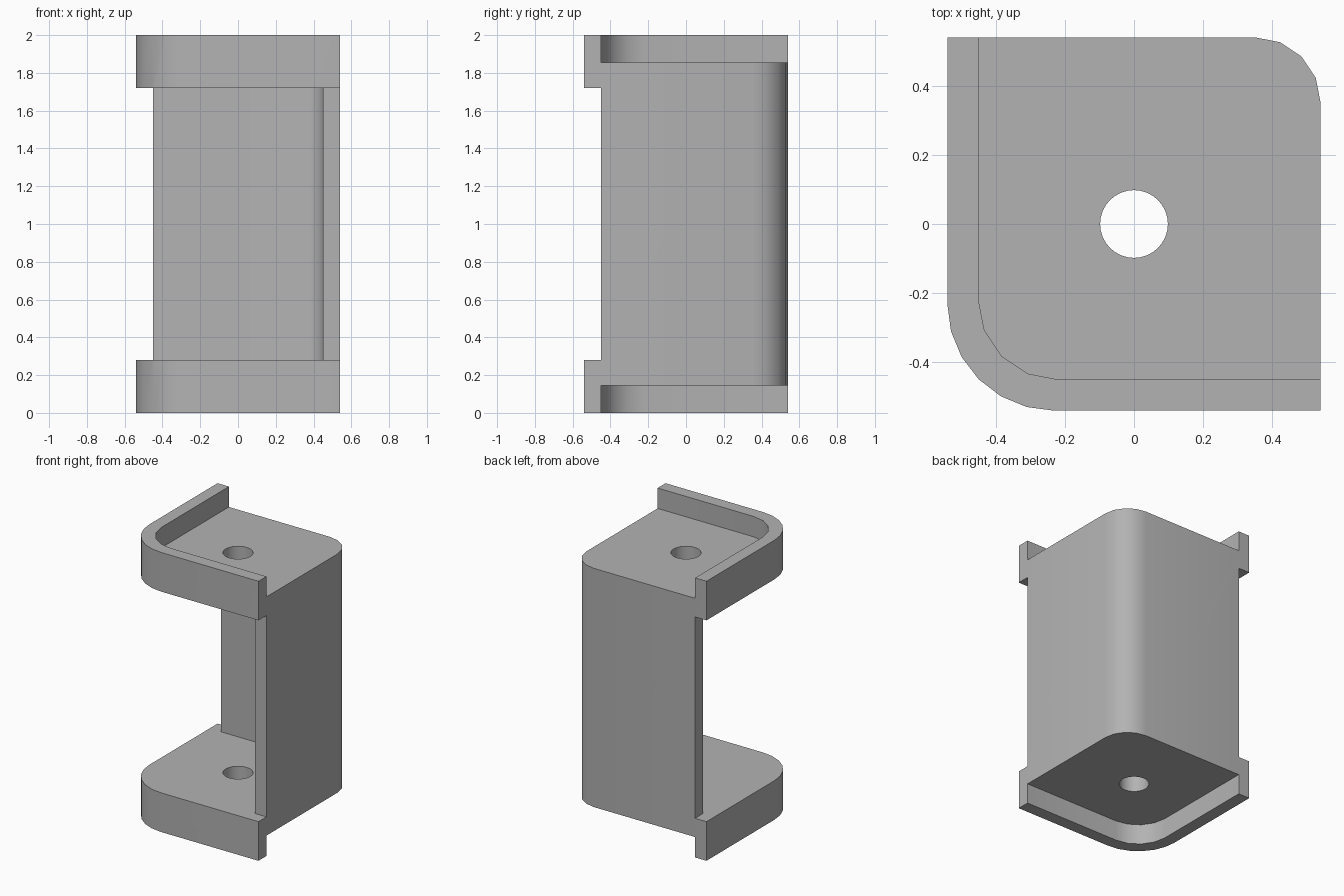
import bpy
from math import sin, cos, pi

if "Cube" in bpy.data.objects:
    bpy.data.objects.remove(bpy.data.objects["Cube"], do_unlink=True)

HALF = 0.54        # half width of the footprint
INNER = 0.45       # inner face of rims and walls
FLOOR, SHELF = 0.146, 0.28   # underside and inner side of the lower plate

grey = bpy.data.materials.new("plain grey")
grey.use_nodes = True
colour = (0.45, 0.45, 0.45, 1)
grey.diffuse_color = colour
grey.node_tree.nodes["Principled BSDF"].inputs["Base Color"].default_value = colour


def arc(cx, cy, r, start, segments):
    """Quarter turn, counter-clockwise from the start angle."""
    angles = [start + pi / 2 * i / segments for i in range(segments + 1)]
    return [(cx + r * cos(a), cy + r * sin(a)) for a in angles]


def outline(low, high, r_low=0, r_high=0, seg_low=4, seg_high=4):
    """Square outline with its low and high diagonal corners rounded."""
    pts = [(high, low)]
    pts += arc(high - r_high, high - r_high, r_high, 0, seg_high) if r_high else [(high, high)]
    pts += [(low, high)]
    pts += arc(low + r_low, low + r_low, r_low, pi, seg_low) if r_low else [(low, low)]
    return pts


def prism(name, pts, z0, z1):
    n = len(pts)
    verts = [(x, y, z) for z in (z0, z1) for x, y in pts]
    faces = [tuple(reversed(range(n))), tuple(range(n, 2 * n))]
    faces += [(i, (i + 1) % n, n + (i + 1) % n, n + i) for i in range(n)]
    mesh = bpy.data.meshes.new(name)
    mesh.from_pydata(verts, [], faces)
    mesh.materials.append(grey)
    obj = bpy.data.objects.new(name, mesh)
    bpy.context.collection.objects.link(obj)
    return obj


def rect(x0, x1, y0, y1):
    return [(x0, y0), (x1, y0), (x1, y1), (x0, y1)]


# Full block with two rounded corners
body = prism("bracket_body", outline(-HALF, HALF, 0.31, 0.19, 6, 4), 0, 2)

# Recesses behind the rims, the open middle, the wall ends and the bore
recess = outline(-INNER, 1, 0.23)
bore = [(0.098 * cos(2 * pi * i / 32), 0.098 * sin(2 * pi * i / 32)) for i in range(32)]
cutters = [
    prism("top_recess", recess, 2 - FLOOR, 3),
    prism("bottom_recess", recess, -1, FLOOR),
    prism("open_middle", outline(-1, INNER, r_high=0.10), SHELF, 2 - SHELF),
    prism("front_trim", rect(-1, 1, -1, -INNER), SHELF, 2 - SHELF),
    prism("side_trim", rect(-1, -INNER, -1, 1), SHELF, 2 - SHELF),
    prism("bore", bore, -1, 3),
]

bpy.ops.object.select_all(action="DESELECT")
body.select_set(True)
bpy.context.view_layer.objects.active = body
for cutter in cutters:
    cutter.hide_render = True
    cut = body.modifiers.new(cutter.name, "BOOLEAN")
    cut.operation = "DIFFERENCE"
    cut.solver = "EXACT"
    cut.object = cutter
    bpy.ops.object.modifier_apply(modifier=cut.name)
    bpy.data.objects.remove(cutter, do_unlink=True)

bpy.ops.object.shade_smooth_by_angle(angle=pi / 6)
